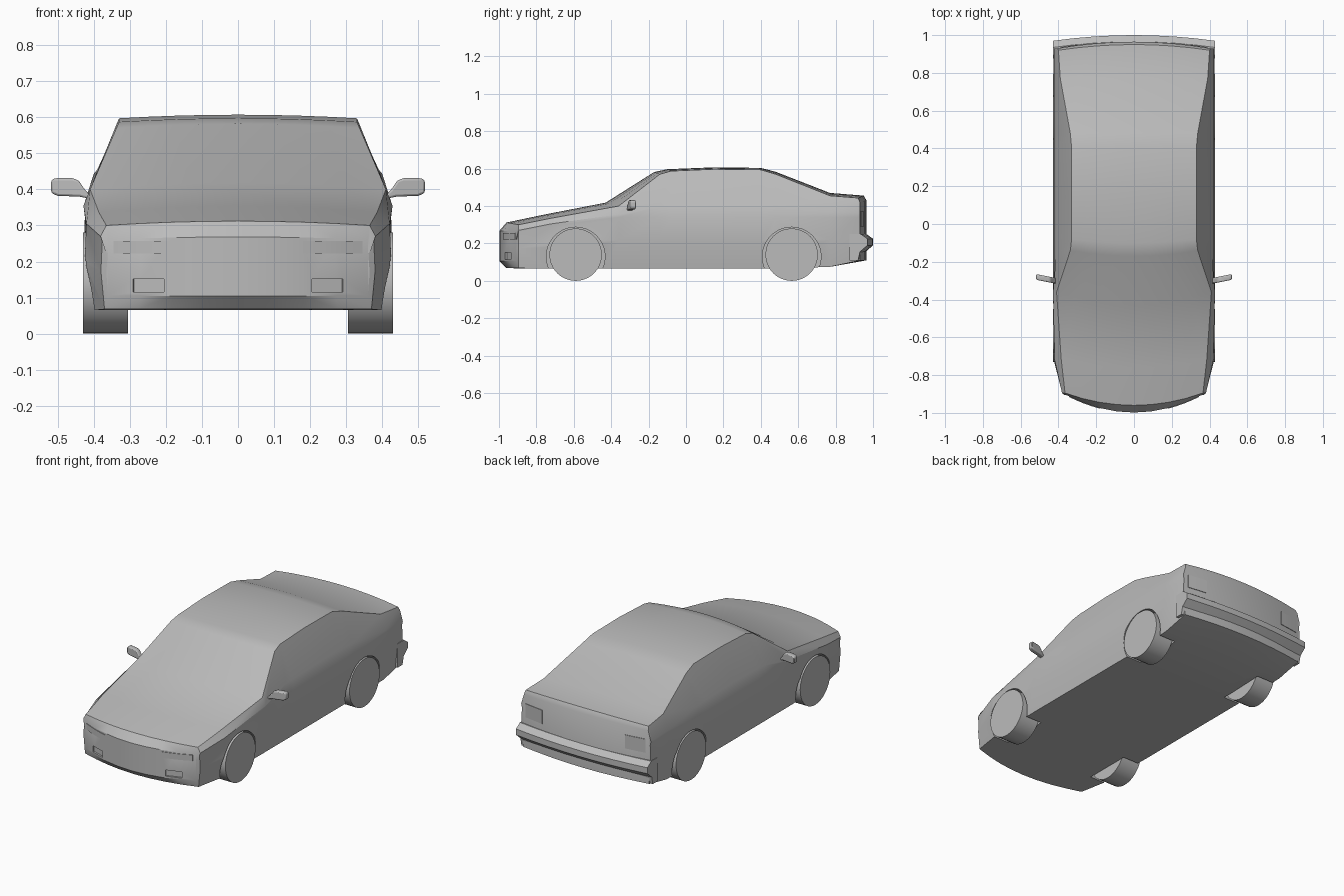
import bpy, bmesh, math

cube = bpy.data.objects.get("Cube")
if cube:
    bpy.data.objects.remove(cube, do_unlink=True)

grey = bpy.data.materials.new("plain grey")
grey.use_nodes = True
grey.diffuse_color = (0.5, 0.5, 0.5, 1)
grey.node_tree.nodes["Principled BSDF"].inputs["Base Color"].default_value = (0.5, 0.5, 0.5, 1)


def make_object(name, bm):
    bmesh.ops.recalc_face_normals(bm, faces=bm.faces)
    mesh = bpy.data.meshes.new(name)
    bm.to_mesh(mesh)
    bm.free()
    obj = bpy.data.objects.new(name, mesh)
    bpy.context.collection.objects.link(obj)
    mesh.materials.append(grey)
    return obj


def select(obj):
    bpy.ops.object.select_all(action='DESELECT')
    obj.select_set(True)
    bpy.context.view_layer.objects.active = obj


def smooth(obj, angle=30):
    select(obj)
    bpy.ops.object.shade_smooth_by_angle(angle=math.radians(angle))


def loft(bm, rows):
    for a, b in zip(rows, rows[1:]):
        for i in range(len(a) - 1):
            bm.faces.new((a[i], a[i + 1], b[i + 1], b[i]))


# Body: half cross-sections lofted from nose to tail, then mirrored.
# edge y, centre y, top half-width, top edge z, top centre z, side, sill, floor z
stations = [
    (-.905, -.998, .36, .262, .268, .365, .36, .105),
    (-.895, -.96, .365, .30, .312, .38, .37, .068),
    (-.72, -.76, .385, .335, .354, .425, .40, .065),
    (-.36, -.43, .41, .40, .418, .428, .405, .065),
    (-.14, -.17, .337, .57, .582, .428, .405, .065),
    (-.08, -.10, .33, .587, .597, .428, .405, .065),
    (.15, .15, .33, .597, .607, .428, .405, .065),
    (.40, .40, .33, .594, .604, .428, .405, .065),
    (.48, .48, .337, .57, .583, .428, .405, .065),
    (.77, .77, .39, .455, .470, .428, .41, .075),
    (.92, .95, .40, .443, .456, .425, .41, .107),
    (.93, .965, .405, .42, .43, .422, .41, .11),
]
fractions = [0, .25, .5, .75, 1]


def section(bm, s):
    ye, yc, wt, zt, zc, ws, wb, zb = s
    belt_z = min(.34, zt - .04)
    pts = [(wb * f, zb) for f in fractions]
    pts += [(ws, zb + .55 * (belt_z - zb)), (ws - .004, belt_z)]
    pts.append((ws + .25 * (wt - ws) + .005, belt_z + .25 * (zt - belt_z)))
    pts += [(wt * f, zt + (zc - zt) * (1 - f * f)) for f in reversed(fractions)]
    return [bm.verts.new((x, ye + (yc - ye) * max(0, 1 - (x / wt) ** 2), z)) for x, z in pts]


bm = bmesh.new()
rows = [section(bm, s) for s in stations]
loft(bm, rows)
for row in (rows[0], rows[-1]):
    for k in range(4):
        bm.faces.new((row[k], row[k + 1], row[-2 - k], row[-1 - k]))
    bm.faces.new(row[4:9])
copy = bmesh.ops.duplicate(bm, geom=bm.verts[:] + bm.edges[:] + bm.faces[:])["geom"]
for v in copy:
    if isinstance(v, bmesh.types.BMVert):
        v.co.x *= -1
bmesh.ops.remove_doubles(bm, verts=bm.verts, dist=1e-5)
body = make_object("body", bm)


# Wheels, wheel arches and front recesses
def cylinder(name, x0, x1, y, z, r):
    bpy.ops.mesh.primitive_cylinder_add(vertices=40, radius=r, depth=x1 - x0,
                                        location=((x0 + x1) / 2, y, z), rotation=(0, math.pi / 2, 0))
    obj = bpy.context.object
    obj.name = name
    obj.data.materials.append(grey)
    return obj


def cut_body(cutter):
    cutter.hide_render = True
    mod = body.modifiers.new("cut", 'BOOLEAN')
    mod.operation = 'DIFFERENCE'
    mod.solver = 'EXACT'
    mod.object = cutter
    select(body)
    bpy.ops.object.modifier_apply(modifier=mod.name)
    bpy.data.objects.remove(cutter, do_unlink=True)


for side, tag in ((1, "left"), (-1, "right")):
    for y, end in ((-.59, "front"), (.565, "rear")):
        inner, outer, far = side * .305, side * .429, side * .6
        well = side * .3
        cut_body(cylinder("arch_cutter", min(well, far), max(well, far), y, .13, .157))
        smooth(cylinder(f"{end}_{tag}_wheel", min(inner, outer), max(inner, outer), y, .14, .14))
    bpy.ops.mesh.primitive_cube_add(size=1, location=(side * .25, -.957, .133),
                                    rotation=(0, 0, side * .33))
    bpy.context.object.scale = (.09, .03, .036)
    cut_body(bpy.context.object)
smooth(body)

# Rear bumper: wedge profile swept across the bowed tail
profile = [(-.06, .25), (0, .25), (.035, .225), (.035, .19), (-.005, .155), (-.015, .11), (-.06, .11)]
bm = bmesh.new()
rows = []
for i in range(9):
    x = -.428 + .107 * i
    bow = .965 - .03 * (x / .428) ** 2
    rows.append([bm.verts.new((x, bow + dy, z)) for dy, z in profile])
loft(bm, [r + r[:1] for r in rows])
bm.faces.new(rows[0])
bm.faces.new(rows[-1])
smooth(make_object("rear_bumper", bm), 25)


# Lamps: thin bowed plates
def lamp(name, side, x0, x1, z0, z1, ye, yc, w, out):
    bm = bmesh.new()
    rows = []
    for i in range(5):
        x = x0 + (x1 - x0) * i / 4
        y = ye + (yc - ye) * (1 - (x / w) ** 2)
        rows.append([bm.verts.new((side * x, y + d, z)) for d, z in
                     ((-.003, z0), (-.003, z1), (.003, z1), (.003, z0))])
    loft(bm, [r + r[:1] for r in rows])
    bm.faces.new(rows[0])
    bm.faces.new(rows[-1])
    smooth(make_object(name, bm))


# Door mirrors: housing outline given thickness and rounded
outline = [(.40, .372), (.44, .38), (.50, .382), (.518, .39), (.518, .425),
           (.508, .431), (.46, .431), (.442, .425), (.425, .40)]
for side, tag in ((1, "left"), (-1, "right")):
    lamp(f"{tag}_headlamp", side, .18, .345, .222, .257, -.905, -.998, .36, -1)
    lamp(f"{tag}_tail_lamp", side, .27, .39, .29, .37, .93, .965, .405, 1)
    bm = bmesh.new()
    rows = [[bm.verts.new((side * x, -.30 + d + .2 * (x - .42), z)) for x, z in outline]
            for d in (-.015, .015)]
    loft(bm, [r + r[:1] for r in rows])
    for r in rows:
        bm.faces.new(r)
    mirror = make_object(f"{tag}_door_mirror", bm)
    bevel = mirror.modifiers.new("rounding", 'BEVEL')
    bevel.width = .006
    bevel.segments = 2
    smooth(mirror, 40)
